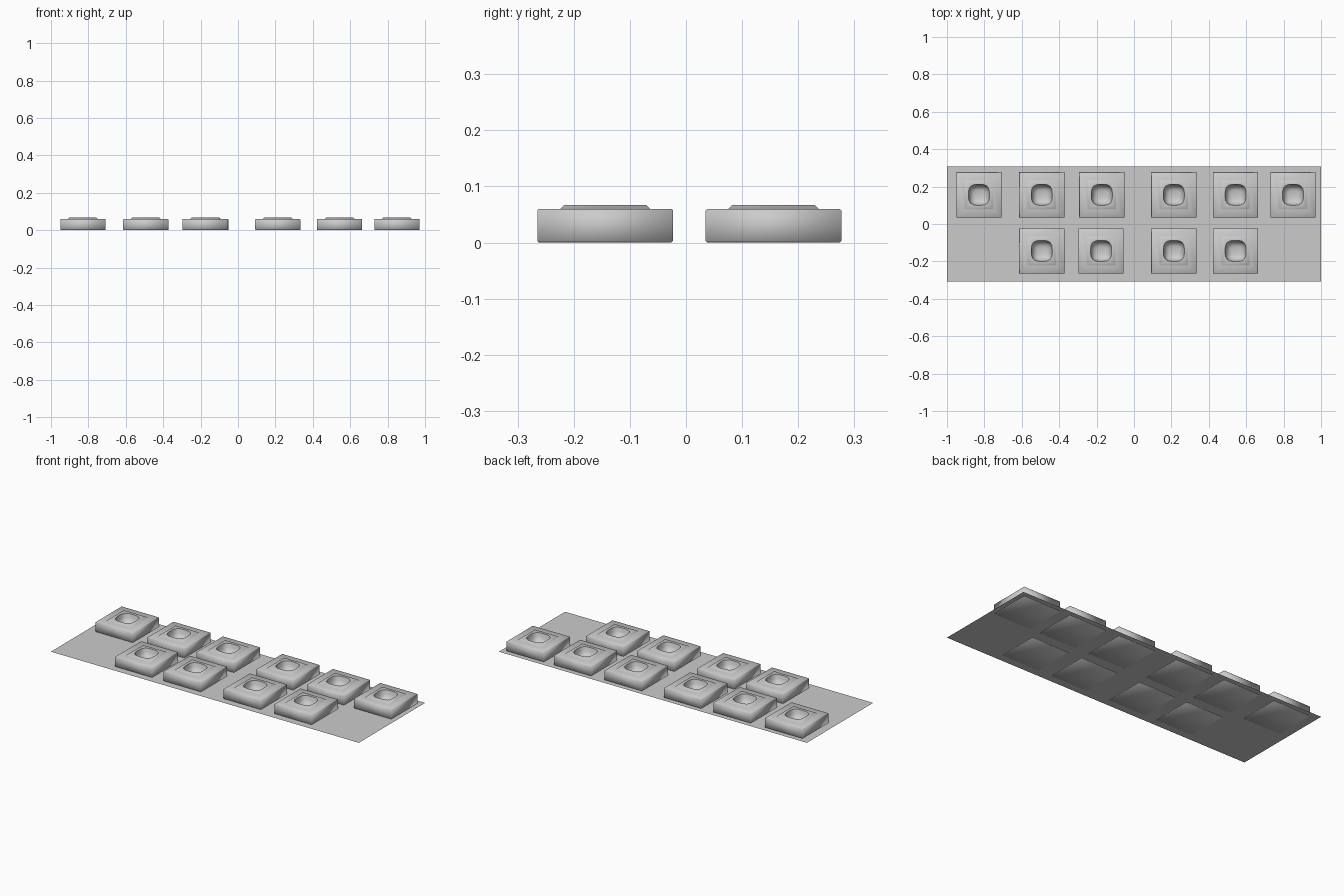
import bpy, bmesh
from math import cos, sin, pi, radians

cube = bpy.data.objects.get("Cube")
if cube:
    bpy.data.objects.remove(cube, do_unlink=True)

grey = bpy.data.materials.new("light grey")
grey.use_nodes = True
colour = (0.6, 0.6, 0.6, 1)
grey.diffuse_color = colour
grey.node_tree.nodes["Principled BSDF"].inputs["Base Color"].default_value = colour


def add_object(name, mesh, location=(0, 0, 0)):
    obj = bpy.data.objects.new(name, mesh)
    obj.location = location
    bpy.context.collection.objects.link(obj)
    return obj


def square_ring(bm, half, z):
    return [bm.verts.new((sx * half, sy * half, z))
            for sx, sy in ((1, 1), (-1, 1), (-1, -1), (1, -1))]


def bowl_ring(bm, half, z, count=24):
    # Superellipse: a square with generously rounded corners
    ring = []
    for i in range(count):
        c, s = cos(2 * pi * i / count), sin(2 * pi * i / count)
        r = half / (abs(c) ** 3.2 + abs(s) ** 3.2) ** (1 / 3.2)
        ring.append(bm.verts.new((r * c, r * s, z)))
    return ring


def bridge(bm, a, b):
    n = len(a)
    for i in range(n):
        j = (i + 1) % n
        bm.faces.new((a[i], a[j], b[j], b[i]))


def block_mesh():
    bm = bmesh.new()
    # Softened box with a raised square lip on top
    outer = [square_ring(bm, h, z) for h, z in (
        (0.118, 0), (0.121, 0.003), (0.121, 0.057), (0.118, 0.06),
        (0.08, 0.06), (0.073, 0.067))]
    for a, b in zip(outer, outer[1:]):
        bridge(bm, a, b)
    bm.faces.new(outer[0][::-1])

    # Rounded bowl sunk into the lip
    bowl = [bowl_ring(bm, h, z) for h, z in (
        (0.056, 0.067), (0.051, 0.045), (0.042, 0.028), (0.025, 0.02))]
    for a, b in zip(bowl, bowl[1:]):
        bridge(bm, a, b)
    bm.faces.new(bowl[-1])

    # Flat top joining the square lip to the bowl rim
    corners, rim = outer[-1], bowl[0]
    step = len(rim) // 4
    for q in range(4):
        for i in range(q * step, (q + 1) * step):
            bm.faces.new((corners[q], rim[(i + 1) % len(rim)], rim[i]))
        bm.faces.new((corners[q - 1], corners[q], rim[q * step]))

    bmesh.ops.recalc_face_normals(bm, faces=bm.faces)
    mesh = bpy.data.meshes.new("basin_block")
    bm.to_mesh(mesh)
    bm.free()
    mesh.materials.append(grey)
    return mesh


# Thin ground sheet
bm = bmesh.new()
bm.faces.new([bm.verts.new((sx, sy * 0.307, 0.002))
              for sx, sy in ((-1, -1), (1, -1), (1, 1), (-1, 1))])
sheet = bpy.data.meshes.new("base_sheet")
bm.to_mesh(sheet)
bm.free()
sheet.materials.append(grey)
add_object("base_sheet", sheet)

# Two rows of identical blocks
mesh = block_mesh()
rows = {
    "back": (0.156, (-0.829, -0.493, -0.172, 0.213, 0.543, 0.85)),
    "front": (-0.144, (-0.493, -0.176, 0.213, 0.543)),
}
first = None
for row, (y, xs) in rows.items():
    for number, x in enumerate(xs, 1):
        obj = add_object(f"{row}_block_{number}", mesh, (x, y, 0))
        first = first or obj

# Soft shading over the lip and bevels, crisp bowl rim and corners
bpy.ops.object.select_all(action="DESELECT")
first.select_set(True)
bpy.context.view_layer.objects.active = first
bpy.ops.object.shade_smooth_by_angle(angle=radians(60))
